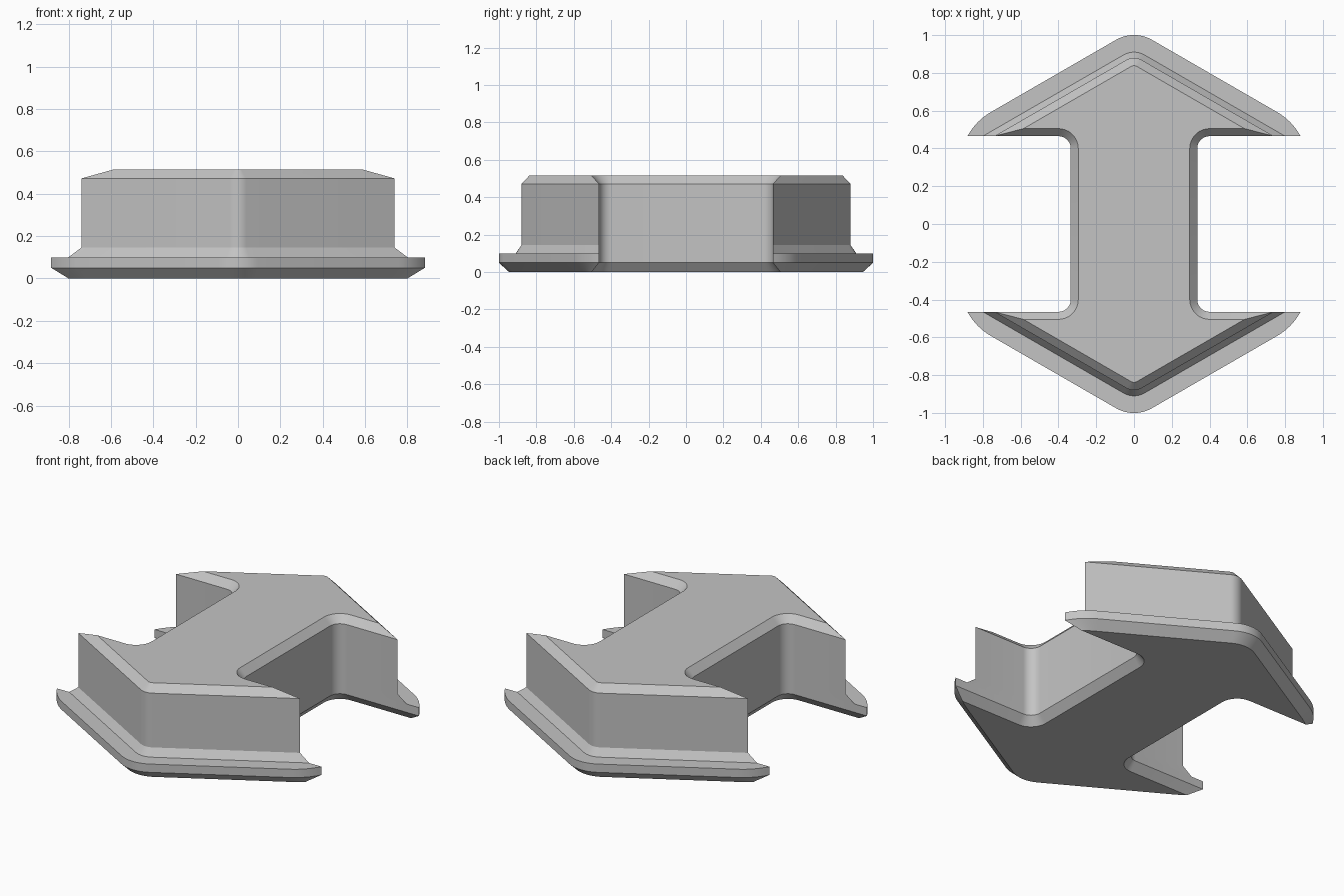
import bpy, bmesh, math
from mathutils import Vector

cube = bpy.data.objects.get("Cube")
if cube:
    bpy.data.objects.remove(cube)

SLOPE = math.tan(math.radians(30))


def outline(z, peak, tip_r, corner, inset=0.0, bend=None):
    """Double-arrow outline at height z; peak is where the sloped edges would meet."""
    def on_slope(x):
        return Vector((x, peak - SLOPE * x))

    quarter = []
    # rounded tip
    mid = peak - tip_r / math.cos(math.radians(30))
    for i in range(7):
        a = math.radians(90 - 5 * i)
        quarter.append(Vector((tip_r * math.cos(a), mid + tip_r * math.sin(a))))
    # outer barb corner, curved on the flange and straight on the body
    fillet = 0.065 + inset
    end = Vector((corner, 0.4 + fillet))
    x0, x1 = bend or (corner - 0.1, corner - 0.05)
    p0, p1 = on_slope(x0), on_slope(x1)
    for i in range(9):
        t = i / 8
        quarter.append(p0 * (1 - t) ** 2 + p1 * 2 * t * (1 - t) + end * t * t)
    # inner fillet between barb and shank
    for i in range(10):
        a = math.radians(90 + 10 * i)
        quarter.append(Vector((0.4 + fillet * math.cos(a), 0.4 + fillet * math.sin(a))))
    half = quarter + [Vector((p.x, -p.y)) for p in reversed(quarter)]
    loop = half + [Vector((-p.x, p.y)) for p in half[-2:0:-1]]
    return [Vector((p.x, p.y, z)) for p in loop]


# stacked outlines: bevelled base, flange, sloped foot, body, bevelled top
layers = [
    outline(0.0, 0.972, 0.17, 0.80, 0.04, (0.72, 0.77)),
    outline(0.05, 1.03, 0.19, 0.882, 0, (0.76, 0.835)),
    outline(0.10, 1.03, 0.19, 0.882, 0, (0.76, 0.835)),
    outline(0.10, 0.927, 0.11, 0.80),
    outline(0.145, 0.892, 0.08, 0.74),
    outline(0.472, 0.892, 0.08, 0.74),
    outline(0.515, 0.843, 0.03, 0.585, 0.04),
]

bm = bmesh.new()
rings = [[bm.verts.new(p) for p in layer] for layer in layers]
n = len(rings[0])
for low, high in zip(rings, rings[1:]):
    for i in range(n):
        j = (i + 1) % n
        face = bm.faces.new((low[j], low[i], high[i], high[j]))
        # the flange ledge has no width along the inner edges
        if face.calc_area() < 1e-6:
            bm.faces.remove(face)
bm.faces.new(rings[0])
bm.faces.new(rings[-1][::-1])
bmesh.ops.remove_doubles(bm, verts=bm.verts, dist=1e-5)
bm.normal_update()

mesh = bpy.data.meshes.new("double_arrow_block")
bm.to_mesh(mesh)
bm.free()
block = bpy.data.objects.new("double_arrow_block", mesh)
bpy.context.collection.objects.link(block)

# plain grey material
grey = bpy.data.materials.new("plain_grey")
grey.use_nodes = True
colour = (0.55, 0.55, 0.55, 1)
grey.diffuse_color = colour
grey.node_tree.nodes["Principled BSDF"].inputs["Base Color"].default_value = colour
mesh.materials.append(grey)

bpy.context.view_layer.objects.active = block
block.select_set(True)
bpy.ops.object.shade_smooth_by_angle(angle=math.radians(25))
